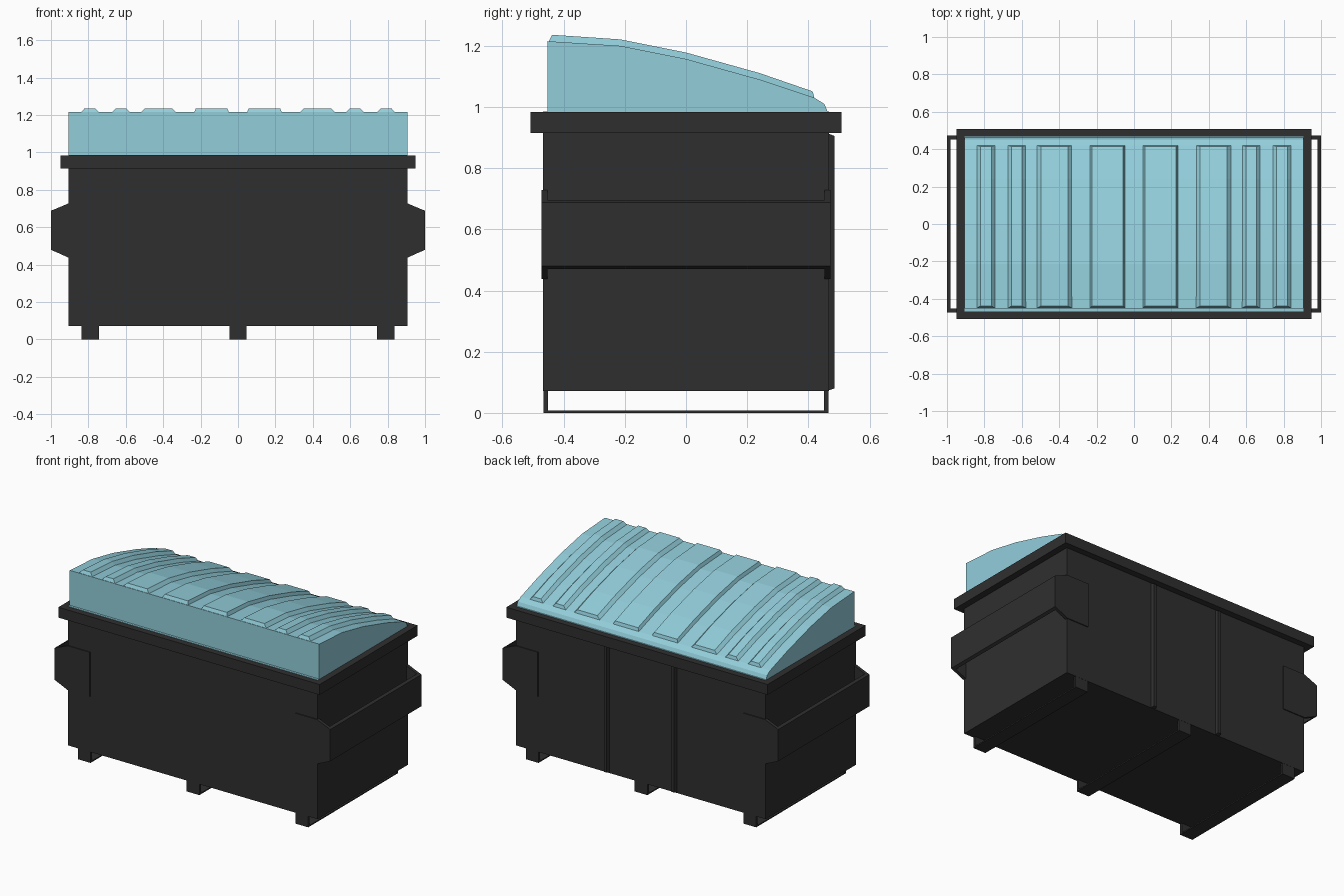
import bpy, bmesh

if "Cube" in bpy.data.objects:
    bpy.data.objects.remove(bpy.data.objects["Cube"])


def material(name, rgb):
    m = bpy.data.materials.new(name)
    m.diffuse_color = (*rgb, 1)
    m.use_nodes = True
    m.node_tree.nodes["Principled BSDF"].inputs["Base Color"].default_value = m.diffuse_color
    return m


BLACK = material("dark steel", (0.028, 0.028, 0.028))
BLUE = material("pale blue plastic", (0.29, 0.62, 0.71))


def loft(name, rings, mat):
    """Closed solid through a list of equal-length point rings."""
    bm = bmesh.new()
    loops = [[bm.verts.new(p) for p in r] for r in rings]
    n = len(loops[0])
    for a, b in zip(loops, loops[1:]):
        for i in range(n):
            j = (i + 1) % n
            bm.faces.new((a[i], a[j], b[j], b[i]))
    bm.faces.new(loops[0])
    bm.faces.new(loops[-1])
    bmesh.ops.recalc_face_normals(bm, faces=bm.faces)
    me = bpy.data.meshes.new(name)
    bm.to_mesh(me)
    bm.free()
    me.materials.append(mat)
    ob = bpy.data.objects.new(name, me)
    bpy.context.collection.objects.link(ob)
    return ob


def prism(name, pts, axis, lo, hi, mat):
    """Extrude a 2D outline along the given axis."""
    place = {"x": lambda p, t: (t, p[0], p[1]),
             "y": lambda p, t: (p[0], t, p[1]),
             "z": lambda p, t: (p[0], p[1], t)}[axis]
    return loft(name, [[place(p, t) for p in pts] for t in (lo, hi)], mat)


def box(name, x0, x1, y0, y1, z0, z1, mat):
    return prism(name, [(x0, y0), (x1, y0), (x1, y1), (x0, y1)], "z", z0, z1, mat)


# Container body and rim
box("body", -0.905, 0.905, -0.467, 0.467, 0.072, 0.93, BLACK)
box("rim", -0.948, 0.948, -0.508, 0.508, 0.915, 0.983, BLACK)

# Curved lid with its thin base
box("lid_base", -0.905, 0.905, -0.467, 0.467, 0.975, 0.986, BLUE)
CURVE = [(-0.452, 1.215), (-0.215, 1.2), (0, 1.157), (0.24, 1.09), (0.42, 1.03)]
lid_profile = [(-0.452, 0.98)] + CURVE + [(0.452, 1.01), (0.465, 0.98)]
prism("lid", lid_profile, "x", -0.905, 0.905, BLUE)

# Raised ribs on the lid: inner x, outer x, bevel width
for x0, x1, bev in [(0.048, 0.235, 0.01), (0.332, 0.519, 0.021),
                    (0.578, 0.674, 0.02), (0.743, 0.84, 0.02)]:
    for s in (-1, 1):
        rings = []
        for i, (y, z) in enumerate(CURVE):
            yb = -0.449 if i == 0 else y
            yt = y + (0.014 if i == 0 else -0.006 if i == 4 else 0)
            rings.append([(s * x0, yb, z - 0.001), (s * (x0 + bev), yt, z + 0.021),
                          (s * (x1 - bev), yt, z + 0.021), (s * x1, yb, z - 0.001)])
        loft("lid_rib", rings, BLUE)

# Side lifting sleeves: tapered end plates and a long outer plate
for s in (-1, 1):
    plate = [(s * x, z) for x, z in [(0.745, 0.437), (0.905, 0.437), (1.0, 0.48),
                                     (1.0, 0.688), (0.905, 0.728), (0.745, 0.728)]]
    for f in (-1, 1):
        prism("sleeve_end_plate", plate, "y", f * 0.452, f * 0.473, BLACK)
    outer = [(s * 1.0, 0.48), (s * 1.0, 0.688), (s * 0.982, 0.696), (s * 0.982, 0.471)]
    outer = [(x, z) for x, z in outer]
    prism("sleeve_outer_plate", outer, "y", -0.46, 0.46, BLACK)

# Skid feet: a bottom strip with upright ends
for x in (-0.79, 0, 0.79):
    box("foot_strip", x - 0.046, x + 0.046, -0.466, 0.466, 0, 0.008, BLACK)
    for f in (-1, 1):
        y0, y1 = sorted((f * 0.451, f * 0.466))
        box("foot_end", x - 0.046, x + 0.046, y0, y1, 0, 0.08, BLACK)

# Upright stiffeners on the back
for x in (-0.245, 0.245):
    loft("back_stiffener",
         [[(x - w, y, z0), (x + w, y, z0), (x + w, y, z1), (x - w, y, z1)]
          for w, y, z0, z1 in [(0.018, 0.46, 0.072, 0.915), (0.01, 0.486, 0.08, 0.905)]],
         BLACK)
